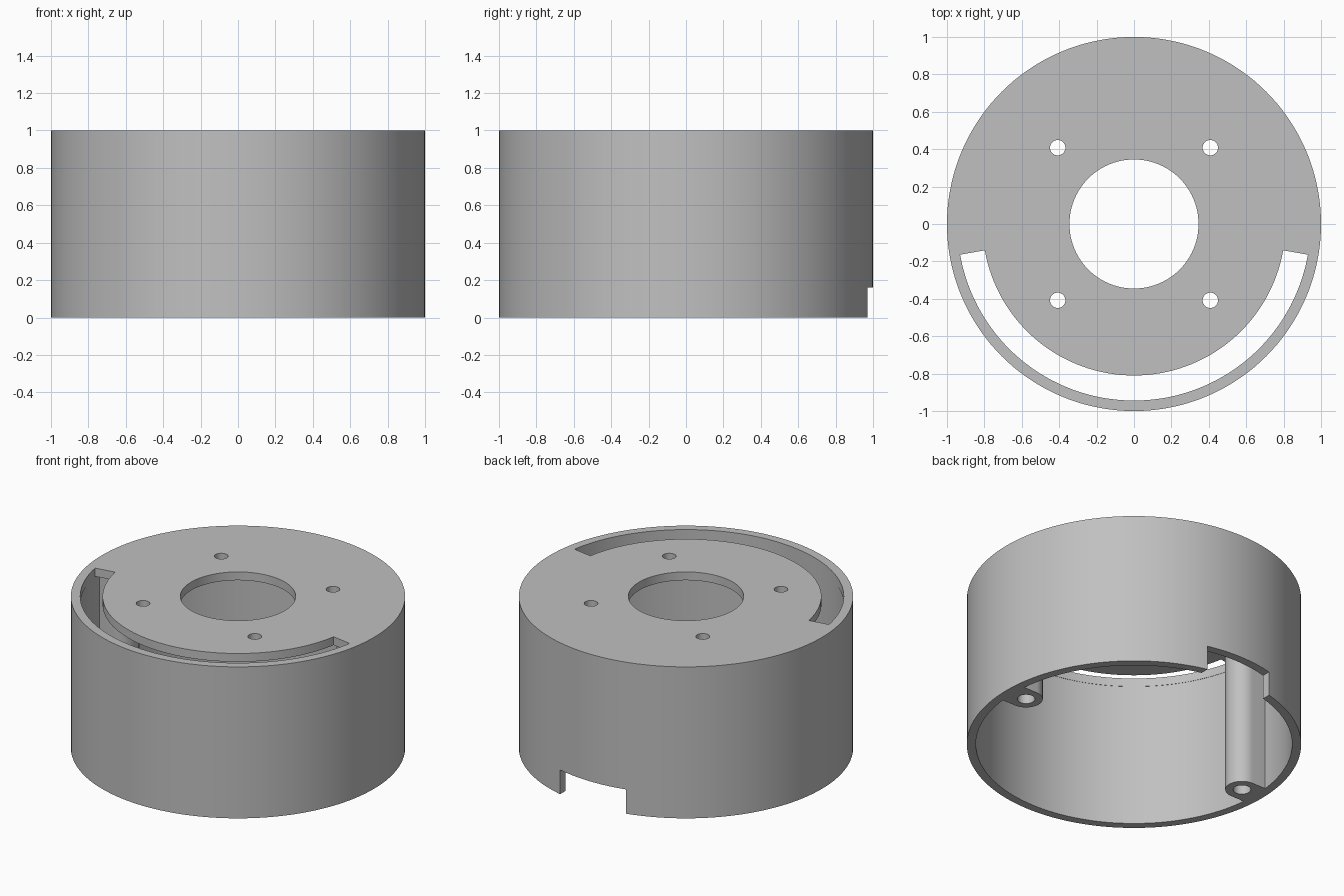
import bpy, bmesh
from math import cos, sin, radians

cube = bpy.data.objects.get("Cube")
if cube:
    bpy.data.objects.remove(cube, do_unlink=True)

grey = bpy.data.materials.new("plain grey")
grey.use_nodes = True
colour = (0.53, 0.53, 0.53, 1)
grey.diffuse_color = colour
grey.node_tree.nodes["Principled BSDF"].inputs["Base Color"].default_value = colour


def arc(r, start=0, end=360, steps=144, cx=0, cy=0):
    """Points along an arc; a full turn leaves out the repeated end point."""
    count = steps if end - start == 360 else steps + 1
    angles = [radians(start + (end - start) * i / steps) for i in range(count)]
    return [(cx + r * cos(a), cy + r * sin(a)) for a in angles]


def prism(name, outline, z0, z1):
    """Extrude a flat outline from z0 to z1."""
    bm = bmesh.new()
    base = bm.faces.new([bm.verts.new((x, y, z0)) for x, y in outline])
    top = bmesh.ops.extrude_face_region(bm, geom=[base])["geom"]
    moved = [v for v in top if isinstance(v, bmesh.types.BMVert)]
    bmesh.ops.translate(bm, verts=moved, vec=(0, 0, z1 - z0))
    bmesh.ops.recalc_face_normals(bm, faces=bm.faces)
    mesh = bpy.data.meshes.new(name)
    bm.to_mesh(mesh)
    bm.free()
    mesh.materials.append(grey)
    obj = bpy.data.objects.new(name, mesh)
    bpy.context.collection.objects.link(obj)
    return obj


def combine(target, tool, operation):
    """Apply a boolean and discard the helper."""
    mod = target.modifiers.new(operation, "BOOLEAN")
    mod.object, mod.operation, mod.solver = tool, operation, "EXACT"
    bpy.ops.object.select_all(action="DESELECT")
    bpy.context.view_layer.objects.active = target
    target.select_set(True)
    bpy.ops.object.modifier_apply(modifier=mod.name)
    bpy.data.objects.remove(tool, do_unlink=True)


# Round housing, hollow from below
housing = prism("housing", arc(1), 0, 1)
combine(housing, prism("cavity", arc(0.946), -0.1, 0.945), "DIFFERENCE")

# Two rounded screw posts against the side walls, with blind holes
for side in (-1, 1):
    outline = arc(0.1, 90, 270, 24, 0.843) + [(0.97, -0.1), (0.97, 0.1)]
    post = prism("screw_post", [(side * x, y) for x, y in outline], 0, 0.97)
    combine(housing, post, "UNION")
    hole = prism("post_hole", arc(0.053, steps=32, cx=side * 0.843), -0.1, 0.6)
    combine(housing, hole, "DIFFERENCE")

# Centre opening and four mounting holes in the top plate
combine(housing, prism("centre_opening", arc(0.345, steps=96), 0.8, 1.1), "DIFFERENCE")
for x in (-0.408, 0.408):
    for y in (-0.408, 0.408):
        hole = prism("mounting_hole", arc(0.041, steps=32, cx=x, cy=y), 0.8, 1.1)
        combine(housing, hole, "DIFFERENCE")

# Curved slot along the front of the top plate
slot = arc(0.944, 190, 350, 64) + arc(0.81, 190, 350, 64)[::-1]
combine(housing, prism("curved_slot", slot, 0.9, 1.1), "DIFFERENCE")

# Notch in the lower back edge
notch = [(-0.24, 0.8), (0.24, 0.8), (0.24, 1.2), (-0.24, 1.2)]
combine(housing, prism("back_notch", notch, -0.1, 0.16), "DIFFERENCE")

bpy.ops.object.shade_smooth_by_angle(angle=radians(30))
